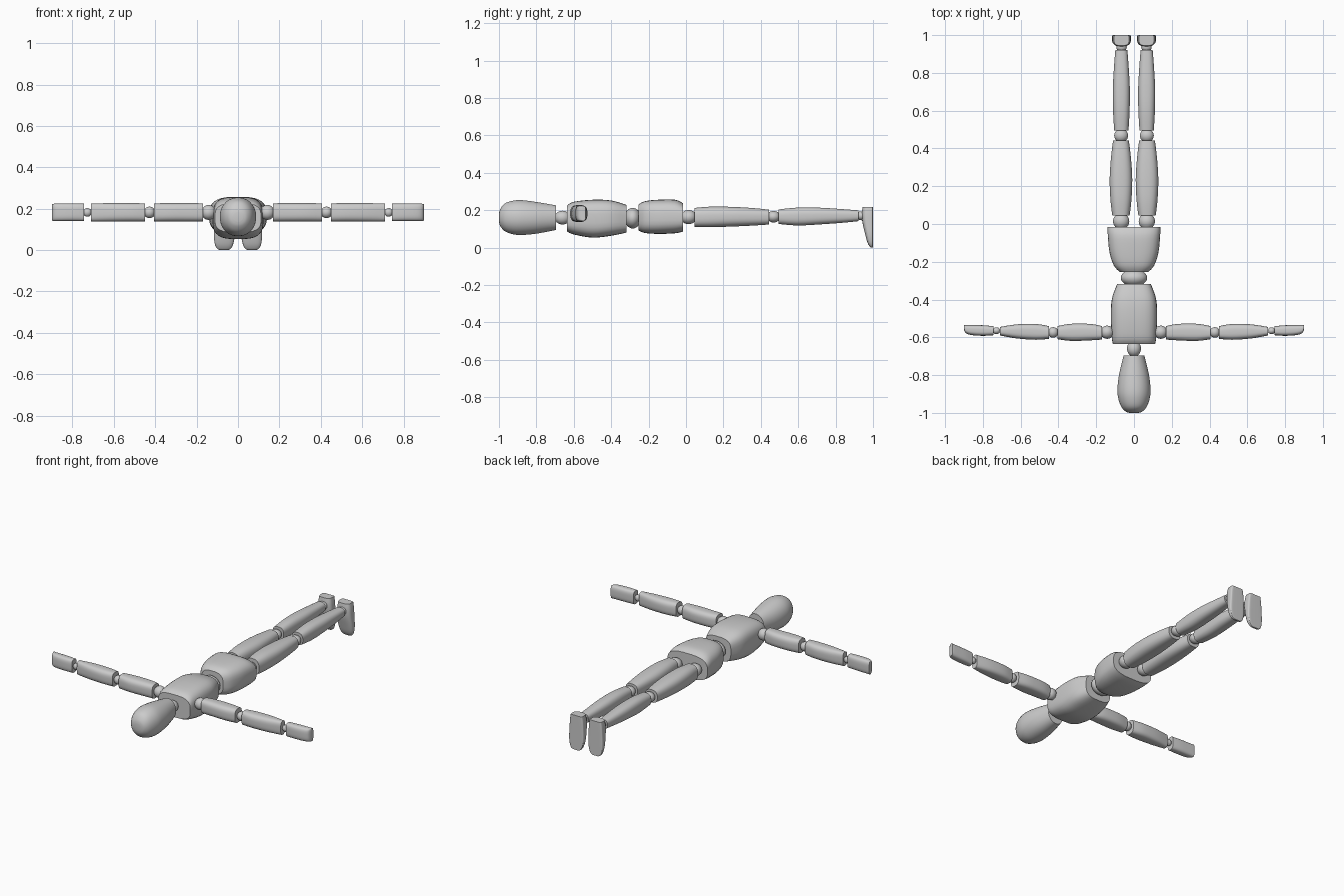
import bpy, bmesh
from math import sin, cos, pi, radians


def spline(p, steps):
    """Catmull-Rom resample of a list of tuples."""
    out = []
    for i in range(len(p) - 1):
        q = [p[max(i - 1, 0)], p[i], p[i + 1], p[min(i + 2, len(p) - 1)]]
        for k in range(steps):
            t = k / steps
            out.append(tuple(
                0.5 * (2 * b + (c - a) * t + (2 * a - 5 * b + 4 * c - d) * t * t
                       + (3 * b - a - 3 * c + d) * t ** 3) for a, b, c, d in zip(*q)))
    return out + [tuple(p[-1])]


def finish(bm, name):
    bmesh.ops.recalc_face_normals(bm, faces=bm.faces)
    me = bpy.data.meshes.new(name)
    bm.to_mesh(me)
    bm.free()
    ob = bpy.data.objects.new(name, me)
    bpy.context.collection.objects.link(ob)
    bpy.ops.object.select_all(action='DESELECT')
    ob.select_set(True)
    bpy.context.view_layer.objects.active = ob
    bpy.ops.object.shade_smooth_by_angle(angle=radians(40))


def loft(name, axis, stations, n=2.6, n_hi=None, side=1, segs=32, steps=4):
    """Rounded sections (pos, a_min, a_max, b_min, b_max) along an axis."""
    bm = bmesh.new()
    rings = []
    for t, a0, a1, b0, b1 in spline(stations, steps):
        ring = []
        for k in range(segs):
            w = 2 * pi * (k + 0.5) / segs
            c, s = cos(w), sin(w)
            e = 2 / (n_hi if n_hi and s > 0 else n)
            a = (a0 + a1) / 2 + (a1 - a0) / 2 * abs(c) ** e * (1 if c > 0 else -1)
            b = (b0 + b1) / 2 + (b1 - b0) / 2 * abs(s) ** e * (1 if s > 0 else -1)
            x, y, z = {'x': (t, a, b), 'y': (a, t, b), 'z': (a, b, t)}[axis]
            ring.append(bm.verts.new((x * side, y, z)))
        rings.append(ring)
    for r, q in zip(rings, rings[1:]):
        for k in range(segs):
            j = (k + 1) % segs
            bm.faces.new((r[k], r[j], q[j], q[k]))
    bm.faces.new(rings[0])
    bm.faces.new(rings[-1])
    finish(bm, name)


def ball(name, loc, size):
    bm = bmesh.new()
    bmesh.ops.create_uvsphere(bm, u_segments=24, v_segments=14, radius=1)
    bmesh.ops.scale(bm, vec=size, verts=bm.verts)
    bmesh.ops.translate(bm, vec=loc, verts=bm.verts)
    finish(bm, name)


def sym(rows, cx=0.0):
    """(pos, half width, z_min, z_max) -> section stations."""
    return [(t, cx - h, cx + h, z0, z1) for t, h, z0, z1 in rows]


# Head, neck, torso, waist and pelvis
loft("head", 'y', sym([
    (-1.0, 0.022, 0.138, 0.182), (-0.993, 0.044, 0.115, 0.206),
    (-0.97, 0.066, 0.088, 0.235), (-0.93, 0.082, 0.072, 0.250),
    (-0.88, 0.088, 0.067, 0.254), (-0.80, 0.080, 0.074, 0.244),
    (-0.695, 0.055, 0.094, 0.226)]), n=2.1)
ball("neck_joint", (0, -0.66, 0.16), (0.037, 0.042, 0.037))
loft("torso", 'y', sym([
    (-0.635, 0.112, 0.085, 0.226), (-0.60, 0.118, 0.070, 0.245),
    (-0.50, 0.123, 0.053, 0.256), (-0.40, 0.118, 0.063, 0.252),
    (-0.318, 0.090, 0.080, 0.228)]), n=3.2)
ball("waist_joint", (0, -0.285, 0.157), (0.07, 0.044, 0.055))
loft("pelvis", 'y', sym([
    (-0.255, 0.075, 0.092, 0.230), (-0.22, 0.107, 0.078, 0.248),
    (-0.15, 0.130, 0.073, 0.256), (-0.06, 0.139, 0.076, 0.256),
    (-0.015, 0.140, 0.085, 0.237)]), n=3.0)

for side, tag in ((1, "left"), (-1, "right")):
    # Leg
    ball(tag + "_hip_joint", (side * 0.068, 0.014, 0.163), (0.043, 0.043, 0.038))
    loft(tag + "_thigh", 'y', sym([
        (0.045, 0.046, 0.111, 0.212), (0.13, 0.056, 0.109, 0.219),
        (0.24, 0.060, 0.112, 0.218), (0.35, 0.053, 0.117, 0.212),
        (0.443, 0.042, 0.123, 0.203)], 0.069), side=side)
    ball(tag + "_knee_joint", (side * 0.068, 0.468, 0.165), (0.037, 0.036, 0.031))
    loft(tag + "_shin", 'y', sym([
        (0.495, 0.038, 0.126, 0.204), (0.60, 0.044, 0.118, 0.214),
        (0.72, 0.045, 0.124, 0.213), (0.83, 0.039, 0.132, 0.206),
        (0.922, 0.032, 0.141, 0.199)], 0.067), side=side)
    ball(tag + "_ankle_joint", (side * 0.066, 0.937, 0.17), (0.028, 0.027, 0.024))
    loft(tag + "_foot", 'z', [
        (0.0, 0.048, 0.088, 0.988, 1.0), (0.008, 0.034, 0.102, 0.980, 1.0),
        (0.03, 0.023, 0.112, 0.969, 1.0), (0.07, 0.016, 0.117, 0.958, 1.0),
        (0.13, 0.017, 0.115, 0.944, 1.0), (0.18, 0.020, 0.112, 0.940, 1.0),
        (0.216, 0.026, 0.106, 0.944, 1.0)], n=2.6, n_hi=9, side=side)

    # Arm
    ball(tag + "_shoulder_joint", (side * 0.142, -0.573, 0.182), (0.036, 0.035, 0.036))
    loft(tag + "_upper_arm", 'x', [
        (0.17, -0.612, -0.540, 0.138, 0.226), (0.23, -0.616, -0.529, 0.137, 0.227),
        (0.33, -0.619, -0.528, 0.137, 0.227), (0.405, -0.610, -0.540, 0.138, 0.226)],
        n=3, side=side)
    ball(tag + "_elbow_joint", (side * 0.428, -0.574, 0.182), (0.028, 0.028, 0.028))
    loft(tag + "_forearm", 'x', [
        (0.45, -0.608, -0.541, 0.138, 0.226), (0.52, -0.613, -0.529, 0.137, 0.227),
        (0.62, -0.606, -0.531, 0.137, 0.227), (0.71, -0.590, -0.545, 0.139, 0.225)],
        n=3, side=side)
    ball(tag + "_wrist_joint", (side * 0.728, -0.565, 0.182), (0.021, 0.018, 0.021))
    loft(tag + "_hand", 'x', [
        (0.745, -0.589, -0.541, 0.140, 0.224), (0.80, -0.592, -0.536, 0.140, 0.225),
        (0.86, -0.588, -0.535, 0.140, 0.225), (0.89, -0.578, -0.535, 0.141, 0.224),
        (0.90, -0.560, -0.536, 0.142, 0.223)], n=3.2, side=side)
